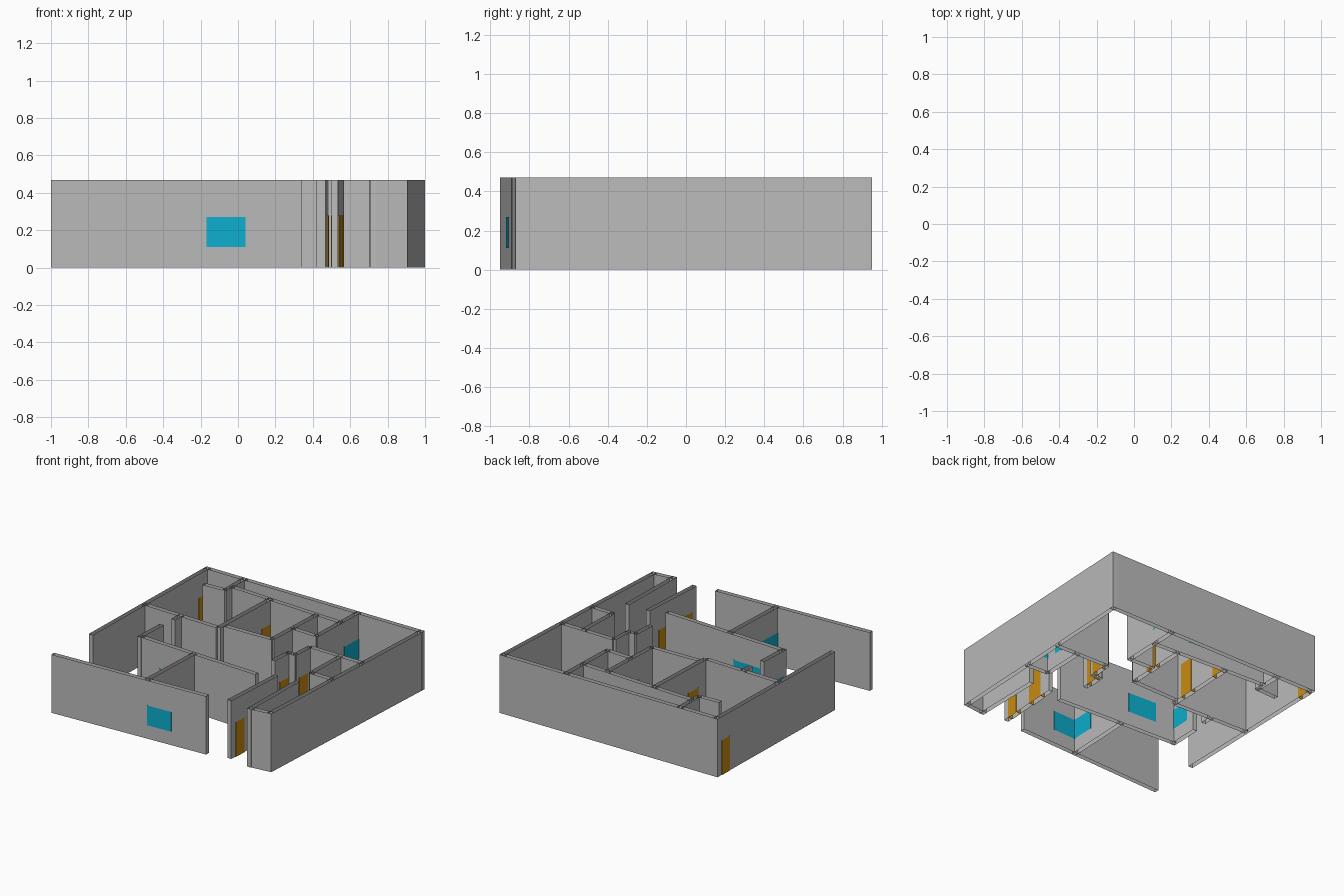
import bpy
import bmesh
from mathutils import Vector

cube = bpy.data.objects.get("Cube")
if cube:
    bpy.data.objects.remove(cube, do_unlink=True)

WALL_HEIGHT = 0.47
WALL_THICK = 0.036
PANEL_THICK = 0.044
WINDOW_SPAN = (0.11, 0.27)
DOOR_SPAN = (0.0, 0.28)


def make_material(name, colour):
    mat = bpy.data.materials.new(name)
    mat.use_nodes = True
    mat.diffuse_color = (*colour, 1)
    mat.node_tree.nodes["Principled BSDF"].inputs["Base Color"].default_value = (*colour, 1)
    return mat


wall_grey = make_material("wall grey", (0.5, 0.5, 0.5))
window_cyan = make_material("window cyan", (0.004, 0.43, 0.62))
door_ochre = make_material("door ochre", (0.6, 0.27, 0.006))


def sleeve(name, start, end, span, thick, material):
    """Upright hollow slab along a line, open at top and bottom."""
    start, end = Vector(start), Vector(end)
    along = (end - start).normalized()
    side = Vector((along.y, -along.x)) * thick / 2
    outline = [start + side, end + side, end - side, start - side]
    bm = bmesh.new()
    low, high = ([bm.verts.new((p.x, p.y, z)) for p in outline] for z in span)
    for i in range(len(outline)):
        j = (i + 1) % len(outline)
        bm.faces.new((low[i], low[j], high[j], high[i]))
    mesh = bpy.data.meshes.new(name)
    bm.to_mesh(mesh)
    bm.free()
    mesh.materials.append(material)
    obj = bpy.data.objects.new(name, mesh)
    bpy.context.collection.objects.link(obj)
    return obj


def wall(name, start, end, windows=(), doors=()):
    """Wall with windows and doors given as ranges on its longer axis."""
    sleeve(name, start, end, (0, WALL_HEIGHT), WALL_THICK, wall_grey)
    a, b = Vector(start), Vector(end)
    axis = 0 if abs(b.x - a.x) > abs(b.y - a.y) else 1

    def at(value):
        return a.lerp(b, (value - a[axis]) / (b[axis] - a[axis]))

    for kind, ranges, span, mat in (("window", windows, WINDOW_SPAN, window_cyan),
                                    ("door", doors, DOOR_SPAN, door_ochre)):
        for lo, hi in ranges:
            sleeve(name + "_" + kind, at(lo), at(hi), span, PANEL_THICK, mat)


# Outer walls
wall("back_wall", (-.945, .932), (1, .932))
wall("right_outer_wall", (.888, -.87), (.982, .95))
wall("left_outer_wall", (-.963, -.5), (-.928, .95), doors=[(.8, .9)])
wall("front_wall", (-1, -.932), (.34, -.875), windows=[(-.17, .04)])
wall("front_return_wall", (.705, -.872), (.905, -.852))

# Entrance passage
wall("entry_right_wall", (.723, -.89), (.735, -.3))
wall("entry_left_wall", (.517, -.85), (.55, -.3), doors=[(-.8, -.7), (-.54, -.4)])

# Front rooms
wall("front_room_wall", (-.65, -.31), (.42, -.36), windows=[(-.46, -.21)])
wall("front_room_divider", (-.183, -.9), (-.157, -.33), windows=[(-.89, -.68)])
wall("left_balcony_wall", (-.65, -.33), (-.637, -.06), windows=[(-.29, -.13)])

# Left rooms
wall("left_room_wall", (-.95, .16), (-.28, .14))
wall("left_room_stub", (-.62, .06), (-.615, .16))
wall("left_niche_wall", (-.79, .69), (-.6, .7))
wall("left_niche_side", (-.603, .69), (-.6, .95), windows=[(.83, .91)])
wall("bedroom_wall", (-.27, .14), (-.243, .765), doors=[(.25, .37), (.63, .73)])

# Rear gallery
wall("gallery_wall", (-.6, .775), (.42, .723),
     windows=[(-.53, -.32), (-.07, .1), (.28, .36)])
wall("gallery_end_wall", (.4, .42), (.418, .94), windows=[(.74, .93)])
sleeve("gallery_glass", (-.24, .77), (-.12, .766), WINDOW_SPAN, .004, window_cyan)

# Central rooms
wall("central_front_wall", (-.25, .19), (.17, .2))
wall("central_side_wall", (.165, .2), (.19, .735), doors=[(.38, .48)])
wall("central_cross_wall", (.18, .44), (.41, .43))

# Right rooms
wall("right_hall_wall", (.385, -.1), (.395, .09), doors=[(-.05, .05)])
wall("right_hall_cross", (.39, .08), (.47, .075))
wall("right_hall_side", (.457, .07), (.468, .25), doors=[(.1, .2)])
wall("right_room_wall", (.47, .25), (.945, .24))
wall("right_shaft_side", (.733, -.12), (.745, .24), windows=[(0, .07)])
wall("right_shaft_front", (.73, -.113), (.93, -.122), windows=[(.75, .92)])
